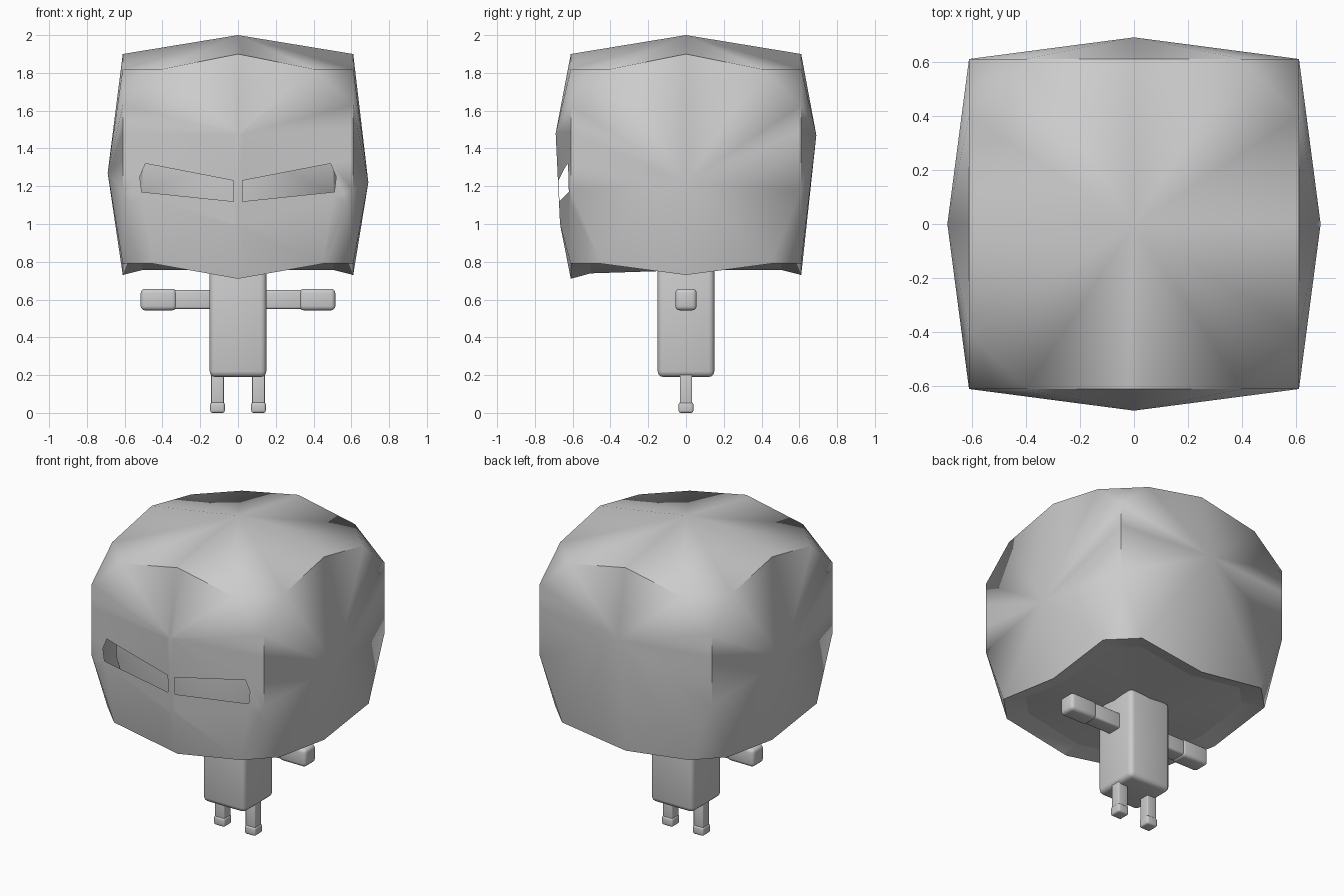
import bpy, bmesh
from math import radians
from mathutils import Matrix, Vector

if "Cube" in bpy.data.objects:
    bpy.data.objects.remove(bpy.data.objects["Cube"])

V = Vector


def finish(name, bm, angle=45):
    me = bpy.data.meshes.new(name)
    bm.to_mesh(me)
    bm.free()
    ob = bpy.data.objects.new(name, me)
    bpy.context.collection.objects.link(ob)
    bpy.ops.object.select_all(action='DESELECT')
    ob.select_set(True)
    bpy.context.view_layer.objects.active = ob
    bpy.ops.object.shade_smooth_by_angle(angle=radians(angle))
    return ob


def box(name, lo, hi, bevel):
    bm = bmesh.new()
    lo, hi = V(lo), V(hi)
    bmesh.ops.create_cube(bm, size=1, matrix=Matrix.Translation((lo + hi) / 2)
                          @ Matrix.Diagonal((hi - lo).to_4d()))
    bmesh.ops.bevel(bm, geom=bm.edges[:], offset=bevel, segments=3,
                    profile=0.5, affect='EDGES')
    return finish(name, bm)


def inner(p):
    return V((p.x * 0.83, p.y * 0.83, 0.765 + (p.z - 0.74) * 0.88))


# Helmet: four bulged walls and a shallow roof, built wall by wall
W = 0.61
polys, rim = [], []
walls = [(1.48, 0.71), (1.22, 0.73), (1.47, 0.73), (1.27, 0.73)]  # bulge z, rim z
for k, (zc, zr) in enumerate(walls):
    R = Matrix.Rotation(radians(90 * k), 3, 'Z')
    Rn = Matrix.Rotation(radians(90 * k + 90), 3, 'Z')
    top, low, c1 = V((0, -W, 1.9)), V((0, -W, zr)), V((0, -0.69, zc))
    c2 = V((0, -0.667, 1.0)) if k == 0 else None
    crown = V((0, 0, 2.0))
    for s in (-1, 1):
        a, b = V((s * .4, -W, 1.82)), V((s * W, -W, 1.63))
        m, c, d = V((s * W, -W, 1.49)), V((s * W, -W, 1.18)), V((s * .45, -W, .79))
        tris = [(c1, top, a), (c1, a, b), (c1, b, m), (c1, m, c), (crown, top, a)]
        if c2:
            tris += [(c1, c, c2), (c2, c, d), (c2, d, low)]
        else:
            tris += [(c1, c, d), (c1, d, low)]
        polys += [[R @ p for p in t] for t in tris]
        rim.append((R @ low, R @ d))
    # corner facets joining this wall to the next
    an, dn = Rn @ V((-.4, -W, 1.82)), Rn @ V((-.45, -W, .79))
    polys += [[R @ a, R @ b, an], [crown, R @ a, an], [R @ c, R @ d, dn]]
    rim.append((R @ d, dn))


def shell(faces):
    bm = bmesh.new()
    for t in faces:
        bm.faces.new([bm.verts.new(p) for p in t])
    bmesh.ops.remove_doubles(bm, verts=bm.verts[:], dist=0.001)
    bmesh.ops.recalc_face_normals(bm, faces=bm.faces[:])
    return bm


# Head inside the helmet, closed at the neck
head = [[inner(p) for p in t] for t in polys]
neck = V((0, 0, 0.755))
head += [[inner(p), inner(q), neck] for p, q in rim]
finish("head", shell(head), 60)

# Helmet skin; its bottom lip turns in to meet the head
bm = shell(polys + [[p, q, inner(q), inner(p)] for p, q in rim])

# Eye slits through the helmet front
slit = [(.025, 1.12), (.025, 1.23), (.49, 1.32), (.52, 1.25), (.51, 1.17)]
for s in (-1, 1):
    inside = [f for f in bm.faces if f.calc_center_median().y < -W - 0.005
              and f.calc_center_median().x * s > 0]
    for (x0, z0), (x1, z1) in zip(slit, slit[1:] + slit[:1]):
        co = V((s * x0, 0, z0))
        no = V((-s * (z1 - z0), 0, x1 - x0)).normalized()
        no.x *= 1
        geom = set(inside)
        for f in inside:
            geom.update(f.edges)
            geom.update(f.verts)
        res = bmesh.ops.bisect_plane(bm, geom=list(geom), dist=1e-5,
                                     plane_co=co, plane_no=no)
        inside = [f for f in res['geom'] if isinstance(f, bmesh.types.BMFace)
                  and (f.calc_center_median() - co).dot(no) < 0]
    bmesh.ops.delete(bm, geom=inside, context='FACES')
finish("helmet", bm, 60)

# Body
box("body", (-.15, -.15, .19), (.15, .15, .78), .03)

# Arms, hands, legs and feet
for side, s in (("left", -1), ("right", 1)):
    def part(name, x0, x1, y, z0, z1, bev):
        xs = sorted((s * x0, s * x1))
        box(f"{side}_{name}", (xs[0], -y, z0), (xs[1], y, z1), bev)
    part("arm", .13, .34, .05, .55, .65, .012)
    part("hand", .325, .515, .056, .543, .657, .022)
    part("leg", .075, .142, .033, .03, .21, .006)
    part("foot", .07, .147, .039, 0, .056, .012)
